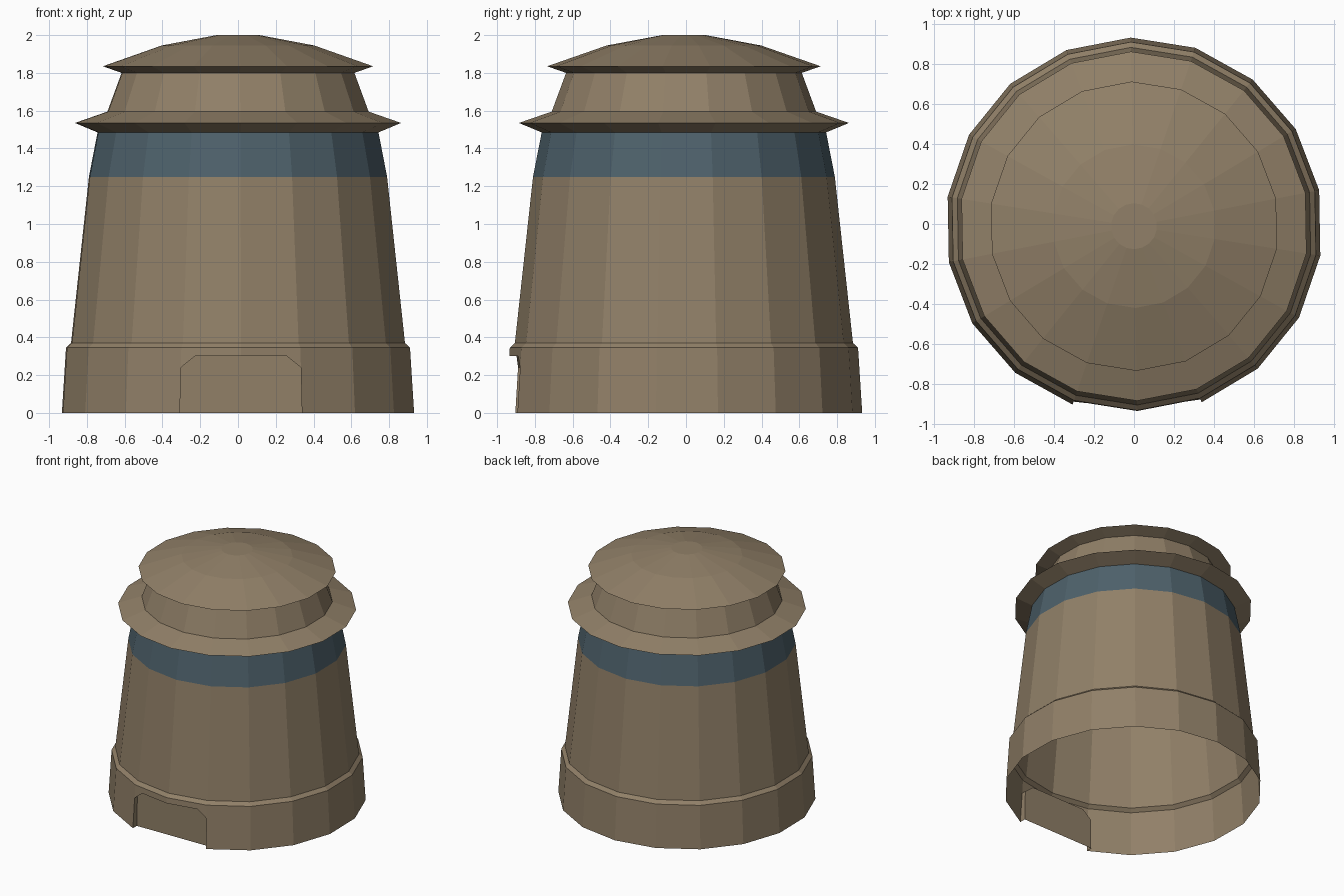
import bpy, bmesh, math
from mathutils import Vector

if "Cube" in bpy.data.objects:
    bpy.data.objects.remove(bpy.data.objects["Cube"])

SIDES, OFFSET, AXIS_Y = 18, 11, -0.011


def material(name, rgb):
    m = bpy.data.materials.new(name)
    m.diffuse_color = (*rgb, 1)
    m.use_nodes = True
    m.node_tree.nodes["Principled BSDF"].inputs["Base Color"].default_value = m.diffuse_color
    return m


tan = material("tan", (0.283, 0.216, 0.138))
slate = material("slate_blue", (0.076, 0.120, 0.147))


def ring_point(r, deg, z):
    a = math.radians(deg)
    return Vector((r * math.cos(a), r * math.sin(a) + AXIS_Y, z))


def finish(name, bm):
    bmesh.ops.remove_doubles(bm, verts=bm.verts, dist=0.0005)
    bmesh.ops.recalc_face_normals(bm, faces=bm.faces)
    me = bpy.data.meshes.new(name)
    bm.to_mesh(me)
    bm.free()
    me.materials.append(tan)
    me.materials.append(slate)
    ob = bpy.data.objects.new(name, me)
    bpy.context.collection.objects.link(ob)
    return ob


def add(bm, pts):
    return bm.faces.new([bm.verts.new(p) for p in pts])


# Hollow shell: base skirt, wall, blue band, two flared rims, domed lid
profile = [(0.944, 0), (0.922, 0.345), (0.895, 0.37), (0.799, 1.25),
           (0.753, 1.485), (0.874, 1.535), (0.70, 1.595), (0.624, 1.80),
           (0.724, 1.835), (0.409, 1.945), (0.115, 2.0)]
angles = [OFFSET + i * 360 / SIDES for i in range(SIDES)]
bm = bmesh.new()
for k, ((r0, z0), (r1, z1)) in enumerate(zip(profile, profile[1:])):
    for a in angles:
        b = a + 360 / SIDES
        if k == 0 and 250 < a < 280:      # doorway replaces two skirt faces
            continue
        f = add(bm, [ring_point(r0, a, z0), ring_point(r0, b, z0),
                     ring_point(r1, b, z1), ring_point(r1, a, z1)])
        f.material_index = 1 if k == 3 else 0
add(bm, [ring_point(*[profile[-1][0], a, 2.0]) for a in angles])


# Doorway with cut corners in the skirt
def skirt(deg, z):
    return ring_point(0.944 - 0.022 * z / 0.345, deg, z)


L, M, R = 251, 271, 291
mid = skirt(M, 0.30)
left_cut = skirt(L, 0.30).lerp(mid, 0.23)
right_cut = skirt(R, 0.30).lerp(mid, 0.23)
add(bm, [skirt(L, 0.24), left_cut, mid, skirt(M, 0.345), skirt(L, 0.345)])
add(bm, [mid, right_cut, skirt(R, 0.24), skirt(R, 0.345), skirt(M, 0.345)])

# Recessed flat door panel and its jambs
outline = [skirt(L, 0), skirt(L, 0.24), left_cut, mid, right_cut,
           skirt(R, 0.24), skirt(R, 0)]
back = [Vector((p.x, -0.848 + 0.018 * p.x, p.z)) for p in outline]
for i in range(len(outline) - 1):
    add(bm, [outline[i], outline[i + 1], back[i + 1], back[i]])
add(bm, back)
finish("bin_shell", bm)
